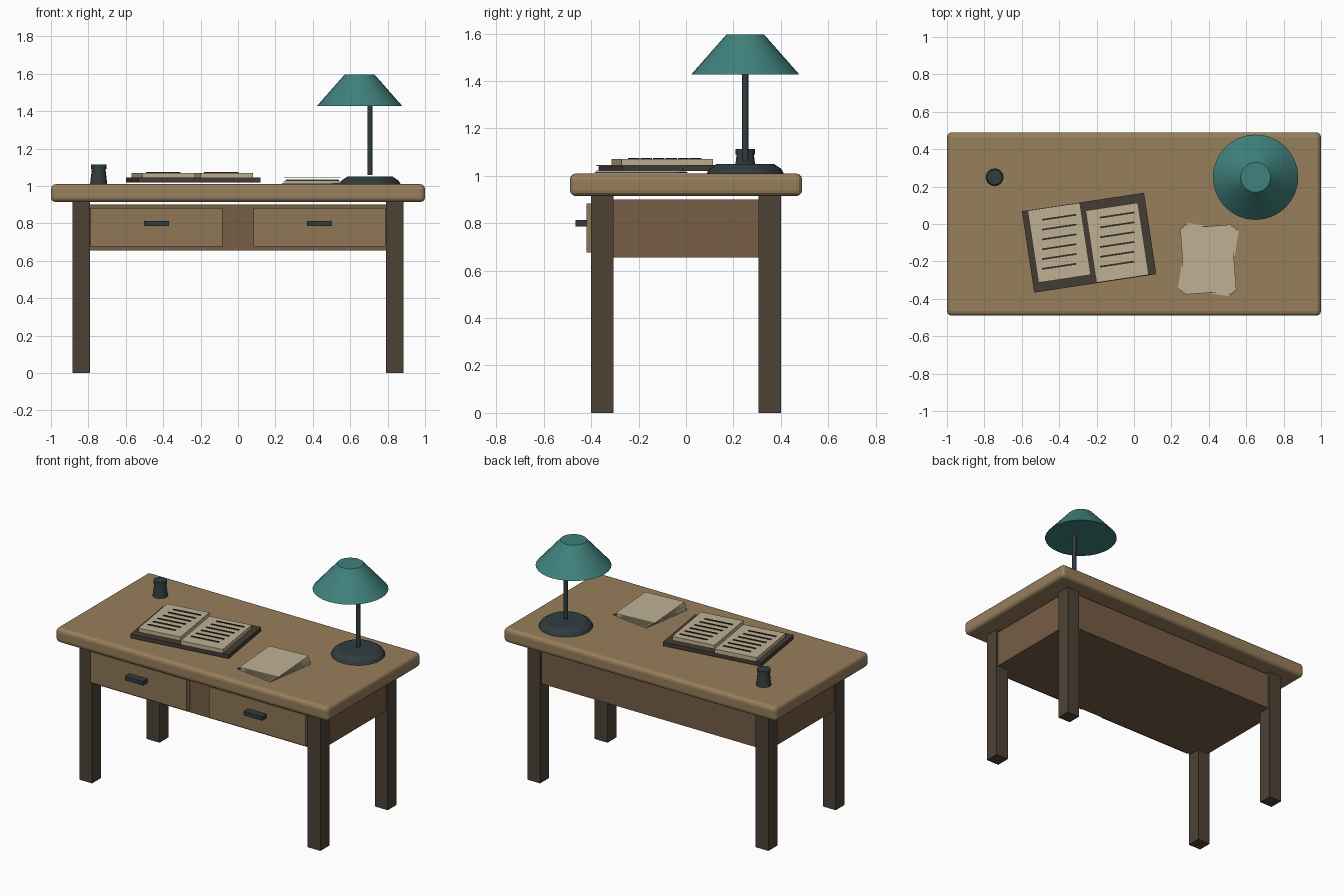
import bpy, bmesh, math
from mathutils import Matrix

if "Cube" in bpy.data.objects:
    bpy.data.objects.remove(bpy.data.objects["Cube"])


def mat(name, rgb):
    m = bpy.data.materials.new(name)
    m.diffuse_color = (*rgb, 1)
    m.use_nodes = True
    m.node_tree.nodes["Principled BSDF"].inputs["Base Color"].default_value = m.diffuse_color
    return m


TOP = mat("oak", (0.31, 0.21, 0.105))
DRAWER = mat("drawer_oak", (0.27, 0.18, 0.09))
APRON = mat("apron_wood", (0.18, 0.11, 0.06))
LEG = mat("dark_wood", (0.075, 0.055, 0.035))
IRON = mat("iron", (0.03, 0.045, 0.05))
TEAL = mat("teal", (0.05, 0.22, 0.2))
PAPER = mat("paper", (0.52, 0.44, 0.29))
COVER = mat("book_cover", (0.06, 0.045, 0.035))
INK = mat("ink", (0.03, 0.025, 0.02))


def finish(name, bm, m):
    me = bpy.data.meshes.new(name)
    bm.to_mesh(me)
    bm.free()
    ob = bpy.data.objects.new(name, me)
    bpy.context.collection.objects.link(ob)
    me.materials.append(m)
    return ob


def box(name, centre, size, m, turn=0.0, bevel=0.0):
    bm = bmesh.new()
    bmesh.ops.create_cube(bm, size=1, matrix=Matrix.Diagonal((*size, 1)))
    ob = finish(name, bm, m)
    ob.location = centre
    ob.rotation_euler.z = turn
    if bevel:
        b = ob.modifiers.new("rounded_edge", 'BEVEL')
        b.width, b.segments = bevel, 3
    return ob


def lathe(name, centre, profile, m, sides=32):
    # stack of (radius, height) rings, capped at both ends
    bm = bmesh.new()
    rings = [[bm.verts.new((r * math.cos(2 * math.pi * i / sides),
                            r * math.sin(2 * math.pi * i / sides), z))
              for i in range(sides)] for r, z in profile]
    for a, b in zip(rings, rings[1:]):
        for i in range(sides):
            j = (i + 1) % sides
            bm.faces.new((a[i], a[j], b[j], b[i]))
    bm.faces.new(rings[0][::-1])
    bm.faces.new(rings[-1])
    ob = finish(name, bm, m)
    ob.location = (*centre, 0)
    bpy.context.view_layer.objects.active = ob
    ob.select_set(True)
    bpy.ops.object.shade_smooth_by_angle(angle=math.radians(25))
    ob.select_set(False)
    return ob


# Desk
box("desk_top", (0, 0, 0.9625), (2, 0.98, 0.095), TOP, bevel=0.025)
box("apron", (0, 0, 0.778), (1.74, 0.77, 0.246), APRON)
for sx, side in ((-1, "left"), (1, "right")):
    for sy, end in ((-1, "front"), (1, "back")):
        box(f"{end}_{side}_leg", (sx * 0.837, sy * 0.353, 0.4575), (0.094, 0.094, 0.915), LEG)
    box(f"{side}_drawer", (sx * 0.4355, -0.4, 0.78), (0.705, 0.04, 0.205), DRAWER)
    box(f"{side}_drawer_handle", (sx * 0.4355, -0.442, 0.80), (0.135, 0.05, 0.027), IRON)

# Lamp
lathe("lamp_base", (0.706, 0.25), [(0.163, 1.01), (0.152, 1.03), (0.122, 1.05)], IRON)
lathe("lamp_stem", (0.706, 0.25), [(0.0135, 1.06), (0.0135, 1.44)], IRON, 16)
lathe("lamp_shade", (0.65, 0.25), [(0.228, 1.428), (0.08, 1.596)], TEAL)

# Inkwell
lathe("inkwell", (-0.745, 0.25), [(0.046, 1.01), (0.036, 1.095)], IRON, 24)
lathe("inkwell_lid", (-0.745, 0.25), [(0.041, 1.09), (0.041, 1.114)], IRON, 24)

# Open book
A = 0.15
box("book_cover", (-0.24, -0.10, 1.033), (0.66, 0.44, 0.026), COVER, A)
for side, x in (("left", -0.40), ("right", -0.09)):
    box(f"{side}_pages", (x, -0.10, 1.058), (0.283, 0.39, 0.026), PAPER, A)
    for i in range(6):
        dy = 0.012 if side == "right" else 0
        box(f"{side}_text_line_{i + 1}", (x, 0.036 + dy - i * 0.0525, 1.073), (0.185, 0.009, 0.005), INK, A)

# Fanned loose sheets
for i in range(5):
    box(f"loose_sheet_{i + 1}", (0.397, -0.19, 1.014 + i * 0.0075), (0.275, 0.355, 0.004),
        PAPER, -0.15 + i * 0.057)
